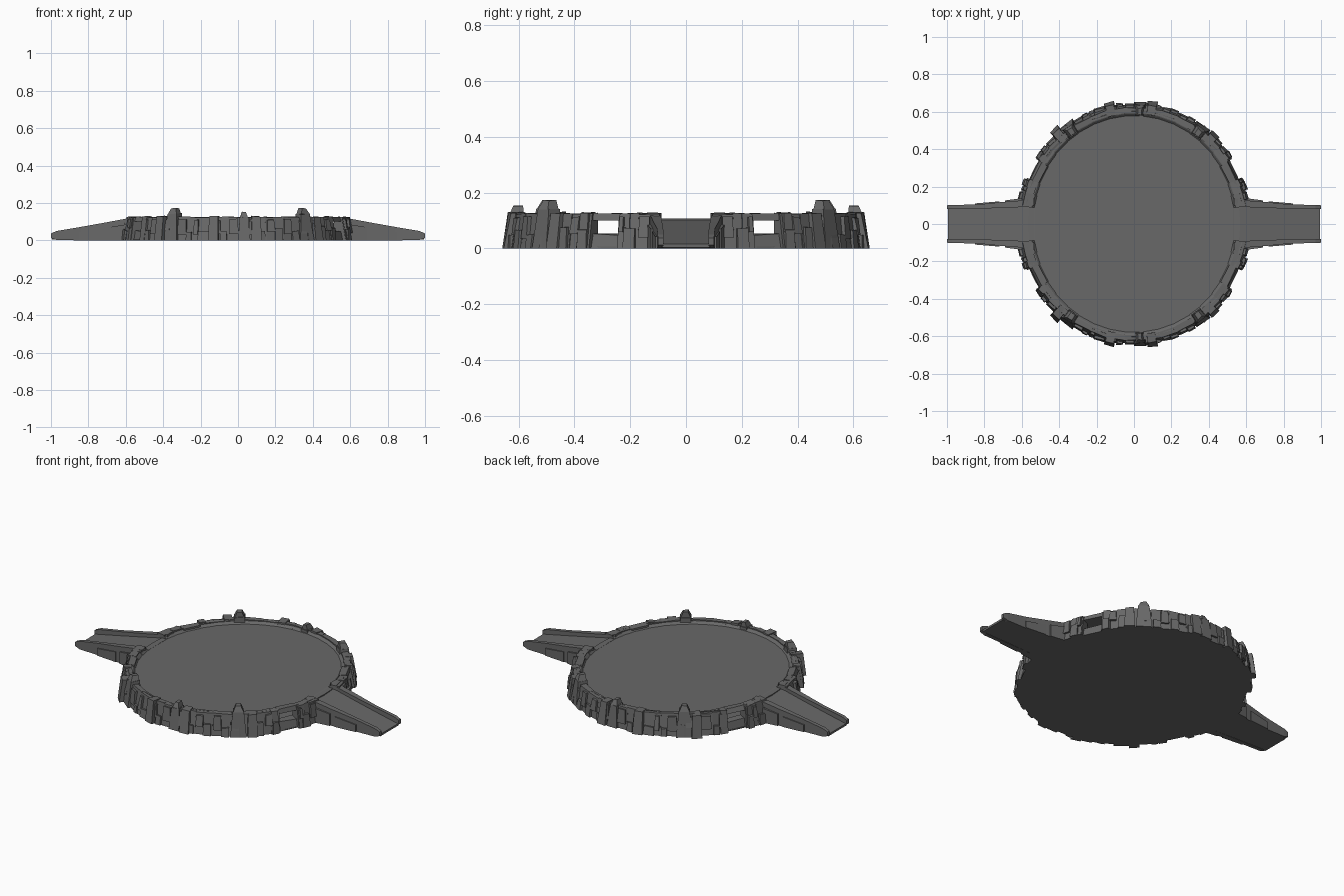
import bpy, bmesh, random
from math import sin, cos, radians
from mathutils import Vector

random.seed(7)
cube = bpy.data.objects.get("Cube")
if cube:
    bpy.data.objects.remove(cube, do_unlink=True)

stone = bpy.data.materials.new("dark grey stone")
stone.use_nodes = True
GREY = (0.14, 0.14, 0.14, 1)
stone.diffuse_color = GREY
stone.node_tree.nodes["Principled BSDF"].inputs["Base Color"].default_value = GREY

FLOOR_Z = 0.107
RIM_Z = 0.125


def finish(name, bm, mirror=(False, False)):
    """Turn a bmesh into a flat shaded object, mirrored on the chosen axes."""
    bmesh.ops.recalc_face_normals(bm, faces=bm.faces)
    mesh = bpy.data.meshes.new(name)
    bm.to_mesh(mesh)
    bm.free()
    mesh.materials.append(stone)
    obj = bpy.data.objects.new(name, mesh)
    bpy.context.collection.objects.link(obj)
    if any(mirror):
        mod = obj.modifiers.new("Mirror", 'MIRROR')
        mod.use_axis = (mirror[0], mirror[1], False)
        mod.use_mirror_merge = False
    return obj


def ring_point(angle, r, z):
    """Point on the slightly oval ring, angle in degrees."""
    a = radians(angle)
    return Vector((r * cos(a) * 0.97, r * sin(a), z))


def loft(bm, bottom, top):
    """Closed solid between two loops of equal length."""
    low = [bm.verts.new(p) for p in bottom]
    high = [bm.verts.new(p) for p in top]
    bm.faces.new(low)
    bm.faces.new(high)
    n = len(low)
    for i in range(n):
        j = (i + 1) % n
        bm.faces.new((low[i], low[j], high[j], high[i]))


def block(bm, a0, a1, r0, r1, z0, z1, lean=0.02, taper=0.0, rough=0.004):
    """Rough stone following the ring, leaning inward and narrowing upward."""
    def jit():
        return random.uniform(-rough, rough)
    t = taper * (a1 - a0) / 2
    bottom = [ring_point(a, r, z0) for a, r in
              ((a0, r0), (a0, r1 + jit()), (a1, r1 + jit()), (a1, r0))]
    top = [ring_point(a, r, z1 + jit()) for a, r in
           ((a0 + t, r0), (a0 + t, r1 - lean + jit()),
            (a1 - t, r1 - lean + jit()), (a1 - t, r0))]
    loft(bm, bottom, top)


# Floor and underside plates, hollow between them
for name, z0, z1, r in (("arena_floor", FLOOR_Z - 0.006, FLOOR_Z, 0.585),
                        ("underside_plate", 0.0, 0.006, 0.625)):
    bm = bmesh.new()
    angles = range(0, 360, 6)
    loft(bm, [ring_point(a, r, z0) for a in angles],
         [ring_point(a, r, z1) for a in angles])
    finish(name, bm)

# Rim wall, with a window opening beside each ramp
bm = bmesh.new()
edges = [9, 16, 22.5, 33, 41, 50, 58, 67, 76, 85, 95,
         104, 113, 122, 130, 139, 147, 157.5, 164, 171]
for a0, a1 in zip(edges, edges[1:]):
    inner = 0.565 + 0.03 * sin(radians((a0 + a1) / 2))
    if a0 in (22.5, 147):
        block(bm, a0, a1, inner - 0.01, 0.625, 0, 0.05, lean=0.01)
        block(bm, a0, a1, inner - 0.01, 0.62, 0.1, RIM_Z, lean=0.01)
    else:
        block(bm, a0 - 0.2, a1 + 0.2, inner, 0.643, 0, RIM_Z)
finish("rim_wall", bm, (False, True))

# Sloping lip between rim and floor
bm = bmesh.new()
for a0, a1 in zip(edges, edges[1:]):
    for_inner = 0.545 + 0.03 * sin(radians((a0 + a1) / 2))
    loft(bm,
         [ring_point(a, r, FLOOR_Z - 0.004) for a, r in
          ((a0, for_inner), (a0, 0.61), (a1, 0.61), (a1, for_inner))],
         [ring_point(a, r, z) for a, r, z in
          ((a0, for_inner + 0.015, 0.118), (a0, 0.605, RIM_Z),
           (a1, 0.605, RIM_Z), (a1, for_inner + 0.015, 0.118))])
finish("rim_lip", bm, (False, True))

# Thin slabs layered on the outside of the wall
bm = bmesh.new()
for a0, a1 in zip(edges, edges[1:]):
    if a0 in (22.5, 147):
        continue
    split = random.uniform(0.045, 0.075)
    cut = random.uniform(0.3, 0.7) * (a1 - a0)
    block(bm, a0 + 0.5, a0 + cut, 0.6, 0.652, 0, split, 0.006, 0.1)
    block(bm, a0 + cut, a1 - 0.5, 0.6, 0.648, split - 0.015, 0.112, 0.012, 0.15)
finish("wall_slabs", bm, (False, True))

# Upright buttress stones: angle, width, outer radius, height
bm = bmesh.new()
for a, w, r, z in ((102, 5, 0.668, 0.13), (81, 5, 0.665, 0.128),
                   (47, 5, 0.662, 0.125), (35.5, 4, 0.65, 0.13),
                   (20.5, 4, 0.645, 0.125), (131, 5, 0.675, 0.128),
                   (145, 4, 0.65, 0.13), (160, 4, 0.645, 0.122)):
    block(bm, a - w / 2, a + w / 2, 0.59, r, 0, z, 0.022, 0.15)
finish("buttress_stones", bm, (False, True))

# Tall pointed stones: a broad shoulder and a narrow cap
bm = bmesh.new()
for a, w, z in ((54, 8, 0.172), (125, 8, 0.172), (87, 6, 0.152)):
    block(bm, a - w / 2, a + w / 2, 0.58, 0.655, 0, z - 0.03, 0.02, 0.3)
    block(bm, a - w / 3, a + w / 3, 0.585, 0.635, z - 0.032, z, 0.015, 0.5, 0.002)
finish("pointed_stones", bm, (False, True))


def prism(bm, stations):
    """Solid along x through box sections: x, y0, y1, z0, z1."""
    loops = [[bm.verts.new(p) for p in
              ((x, y0, z0), (x, y1, z0), (x, y1, z1), (x, y0, z1))]
             for x, y0, y1, z0, z1 in stations]
    for a, b in zip(loops, loops[1:]):
        for i in range(4):
            j = (i + 1) % 4
            bm.faces.new((a[i], a[j], b[j], b[i]))
    bm.faces.new(loops[0])
    bm.faces.new(loops[-1])


# Ramps
bm = bmesh.new()
prism(bm, [(0.53, -0.1, 0.1, 0, FLOOR_Z + 0.001), (0.62, -0.1, 0.1, 0, 0.092),
           (0.995, -0.085, 0.085, 0.004, 0.016)])
finish("ramp", bm, (True, False))

# Ramp side curbs
bm = bmesh.new()
prism(bm, [(0.535, 0.1, 0.14, 0, 0.128), (0.61, 0.09, 0.125, 0, 0.114),
           (0.7, 0.086, 0.118, 0, 0.097), (0.84, 0.082, 0.104, 0, 0.072),
           (0.97, 0.08, 0.102, 0.002, 0.05), (1.0, 0.08, 0.1, 0.012, 0.037)])
# Stone plates on the curb flanks
prism(bm, [(0.6, 0.1, 0.138, 0, 0.085), (0.69, 0.1, 0.126, 0, 0.07)])
prism(bm, [(0.72, 0.09, 0.121, 0, 0.06), (0.85, 0.09, 0.11, 0, 0.042)])
finish("ramp_curb", bm, (True, True))
